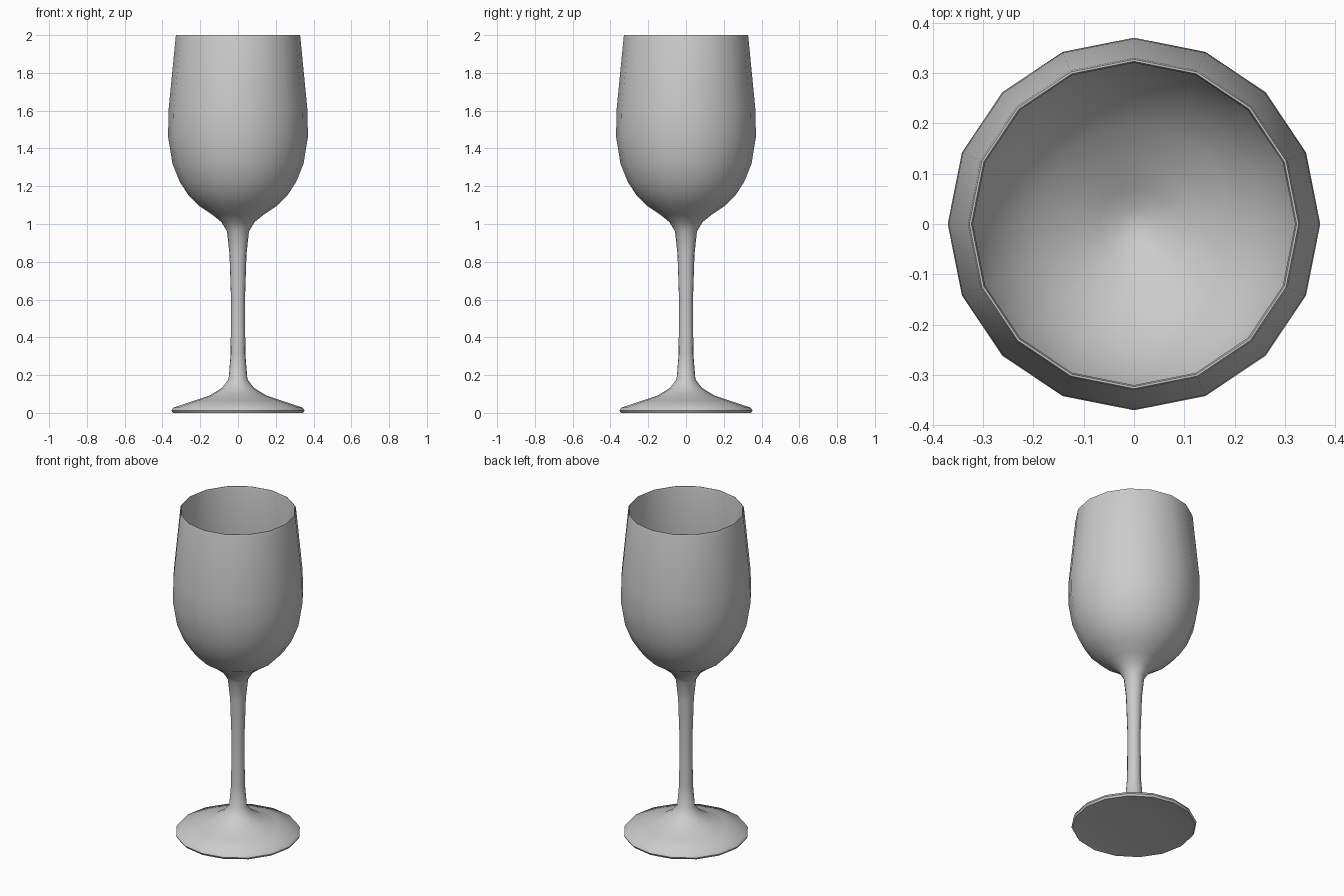
import bpy
import bmesh
from math import cos, sin, tau

SIDES = 16

cube = bpy.data.objects.get("Cube")
if cube:
    bpy.data.objects.remove(cube, do_unlink=True)

glass = bpy.data.materials.new("grey glass")
glass.use_nodes = True
grey = (0.6, 0.6, 0.6, 1)
glass.diffuse_color = grey
glass.node_tree.nodes["Principled BSDF"].inputs["Base Color"].default_value = grey

# Profile as (radius, height): underside, foot, stem, bowl outside
outer = [(0, 0.02), (0.2, 0.012), (0.335, 0.002), (0.345, 0), (0.352, 0.012),
         (0.342, 0.028), (0.23, 0.065), (0.15, 0.092), (0.085, 0.132),
         (0.05, 0.178), (0.039, 0.31), (0.037, 0.6), (0.045, 0.84),
         (0.058, 0.96), (0.088, 1.01), (0.137, 1.05), (0.205, 1.095),
         (0.265, 1.156), (0.309, 1.225), (0.347, 1.32), (0.37, 1.46),
         (0.368, 1.6), (0.33, 1.99)]
# Rounded lip, then the bowl inside down to its centre
inner = [(0.327, 2), (0.323, 2), (0.32, 1.99), (0.356, 1.6), (0.358, 1.46),
         (0.335, 1.32), (0.298, 1.235), (0.254, 1.168), (0.195, 1.11),
         (0.127, 1.065), (0.07, 1.03), (0.03, 1.01), (0, 1.005)]


def lathe(name, profile, sides):
    """Revolve a profile that starts and ends on the axis."""
    bm = bmesh.new()
    rings = []
    for r, z in profile:
        count = sides if r else 1
        rings.append([bm.verts.new((r * cos(tau * i / sides),
                                    r * sin(tau * i / sides), z))
                      for i in range(count)])
    for low, high in zip(rings, rings[1:]):
        for i in range(sides):
            j = (i + 1) % sides
            corners = [low[i % len(low)], low[j % len(low)],
                       high[j % len(high)], high[i % len(high)]]
            bm.faces.new(list(dict.fromkeys(corners)))
    bmesh.ops.recalc_face_normals(bm, faces=bm.faces)
    mesh = bpy.data.meshes.new(name)
    bm.to_mesh(mesh)
    bm.free()
    mesh.materials.append(glass)
    obj = bpy.data.objects.new(name, mesh)
    bpy.context.collection.objects.link(obj)
    return obj


goblet = lathe("wine_glass", outer + inner, SIDES)
bpy.ops.object.select_all(action="DESELECT")
goblet.select_set(True)
bpy.context.view_layer.objects.active = goblet
bpy.ops.object.shade_smooth_by_angle(angle=0.9)
